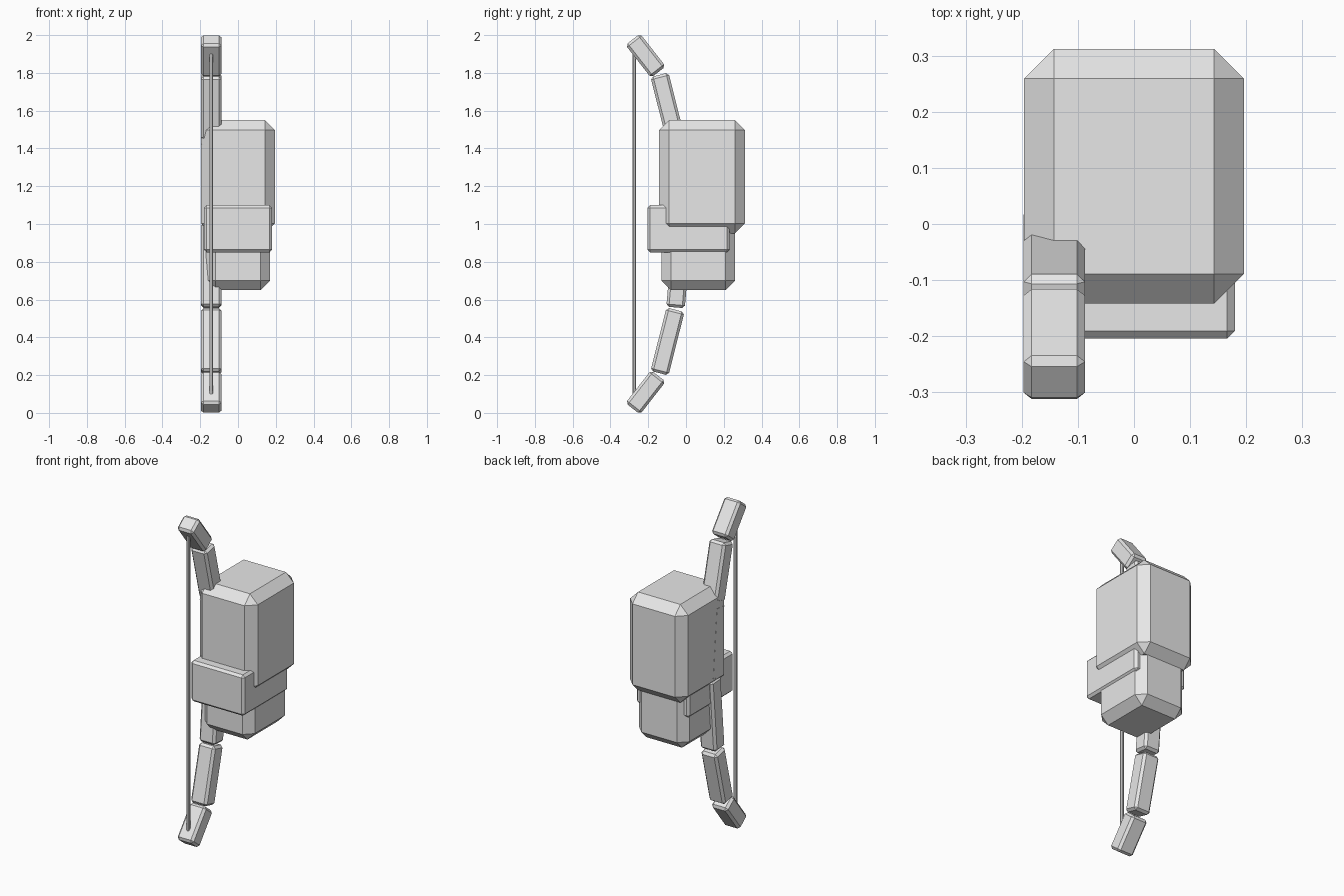
import bpy
import bmesh
from math import radians
from mathutils import Vector

cube = bpy.data.objects.get("Cube")
if cube:
    bpy.data.objects.remove(cube, do_unlink=True)

grey = bpy.data.materials.new("plain grey")
grey.use_nodes = True
colour = (0.8, 0.8, 0.8, 1)
grey.diffuse_color = colour
grey.node_tree.nodes["Principled BSDF"].inputs["Base Color"].default_value = colour


def chamfered_box(name, centre, size, chamfer, tilt=0):
    """Box with single flat chamfers, tilted about the x axis."""
    bm = bmesh.new()
    bmesh.ops.create_cube(bm, size=1)
    bmesh.ops.scale(bm, vec=Vector(size), verts=bm.verts)
    bmesh.ops.bevel(bm, geom=bm.edges[:], offset=chamfer, segments=1,
                    affect='EDGES', profile=0.5)
    mesh = bpy.data.meshes.new(name)
    bm.to_mesh(mesh)
    bm.free()
    mesh.materials.append(grey)
    obj = bpy.data.objects.new(name, mesh)
    obj.location = centre
    obj.rotation_euler.x = radians(tilt)
    bpy.context.collection.objects.link(obj)
    return obj


# Hand and wrist
chamfered_box("upper_block", (0, 0.085, 1.25), (0.392, 0.454, 0.6), 0.053)
chamfered_box("lower_block", (0, 0.065, 0.875), (0.34, 0.39, 0.45), 0.05)
chamfered_box("guard_band", (0, 0.013, 0.975), (0.36, 0.435, 0.25), 0.014)

# Bow limbs, mirrored above and below the grip height
BOW_X = -0.142
limbs = [
    # part, y, height above grip, length, tilt
    ("grip", -0.036, 0.22, 0.445, 5),
    ("limb", -0.098, 0.622, 0.346, 14.2),
    ("tip", -0.214, 0.891, 0.22, 38),
]
for side, sign in (("upper", 1), ("lower", -1)):
    for part, y, rise, length, tilt in limbs:
        chamfered_box(f"{side}_{part}", (BOW_X, y, 1 + sign * rise),
                      (0.109, 0.098, length), 0.014, sign * tilt)

# Bowstring
chamfered_box("bowstring", (BOW_X, -0.274, 1), (0.02, 0.02, 1.81), 0.005)
